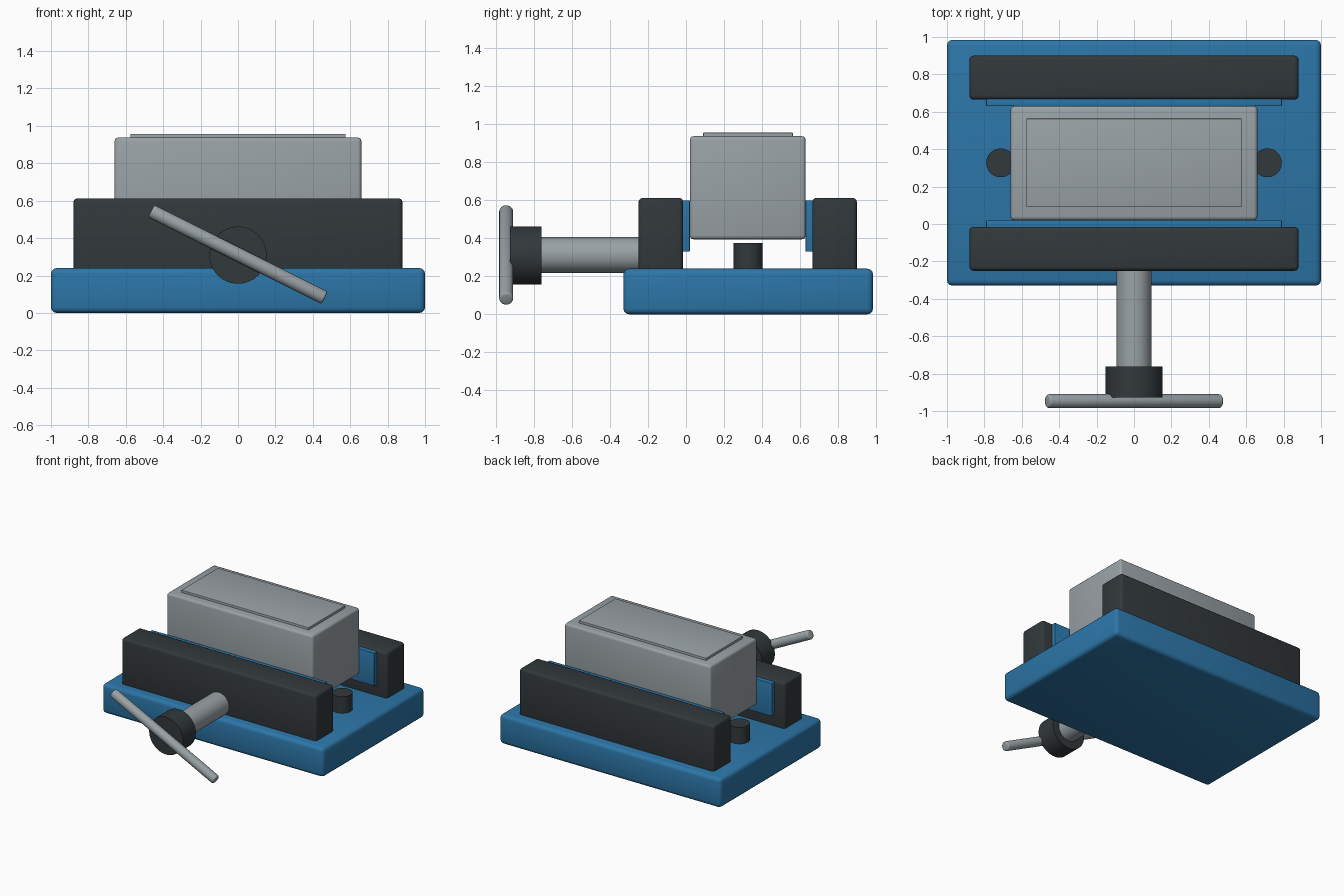
import bpy, math
from mathutils import Vector

if "Cube" in bpy.data.objects:
    bpy.data.objects.remove(bpy.data.objects["Cube"])


def material(name, color):
    m = bpy.data.materials.new(name)
    m.diffuse_color = (*color, 1)
    m.use_nodes = True
    m.node_tree.nodes["Principled BSDF"].inputs["Base Color"].default_value = m.diffuse_color
    return m


BLUE = material("blue_paint", (0.025, 0.18, 0.39))
DARK = material("dark_iron", (0.032, 0.04, 0.044))
STEEL = material("steel", (0.32, 0.36, 0.38))


def finish(name, mat, bevel):
    ob = bpy.context.object
    ob.name = name
    ob.data.materials.append(mat)
    if bevel:
        mod = ob.modifiers.new("bevel", 'BEVEL')
        mod.width = bevel
        mod.segments = 3
        mod.limit_method = 'ANGLE'
        bpy.ops.object.modifier_apply(modifier=mod.name)
    bpy.ops.object.shade_smooth_by_angle(angle=math.radians(35))
    return ob


def box(name, lo, hi, mat, bevel=0):
    lo, hi = Vector(lo), Vector(hi)
    bpy.ops.mesh.primitive_cube_add(size=1, location=(lo + hi) / 2)
    bpy.context.object.scale = hi - lo
    bpy.ops.object.transform_apply(location=False, rotation=False, scale=True)
    return finish(name, mat, bevel)


def rod(name, a, b, radius, mat, bevel=0):
    a, b = Vector(a), Vector(b)
    bpy.ops.mesh.primitive_cylinder_add(
        vertices=48, radius=radius, depth=(b - a).length, location=(a + b) / 2,
        rotation=(b - a).to_track_quat('Z', 'Y').to_euler())
    return finish(name, mat, bevel)


# Base plate
box("base", (-1, -0.33, 0), (1, 0.985, 0.24), BLUE, 0.03)

# Clamping jaws and their blue liners
box("front_jaw", (-0.88, -0.25, 0.2), (0.88, -0.015, 0.613), DARK, 0.022)
box("rear_jaw", (-0.88, 0.665, 0.2), (0.88, 0.9, 0.613), DARK, 0.022)
box("front_jaw_liner", (-0.79, -0.03, 0.33), (0.79, 0.02, 0.6), BLUE, 0.004)
box("rear_jaw_liner", (-0.79, 0.63, 0.33), (0.79, 0.68, 0.6), BLUE, 0.004)

# Clamped block with raised top face
box("workpiece", (-0.66, 0.02, 0.395), (0.66, 0.63, 0.938), STEEL, 0.02)
box("workpiece_top_face", (-0.575, 0.09, 0.92), (0.575, 0.563, 0.957), STEEL, 0.003)

# Mounting bolts on either side
for side, x in (("left", -0.713), ("right", 0.713)):
    rod(side + "_bolt", (x, 0.327, 0.2), (x, 0.327, 0.375), 0.077, DARK)

# Screw, collar and tilted turning bar
rod("screw", (0, -0.8, 0.312), (0, -0.2, 0.312), 0.094, STEEL)
rod("screw_collar", (0, -0.928, 0.309), (0, -0.762, 0.309), 0.153, DARK)
rod("handle_bar", (-0.464, -0.947, 0.545), (0.464, -0.947, 0.08), 0.037, STEEL, 0.012)
